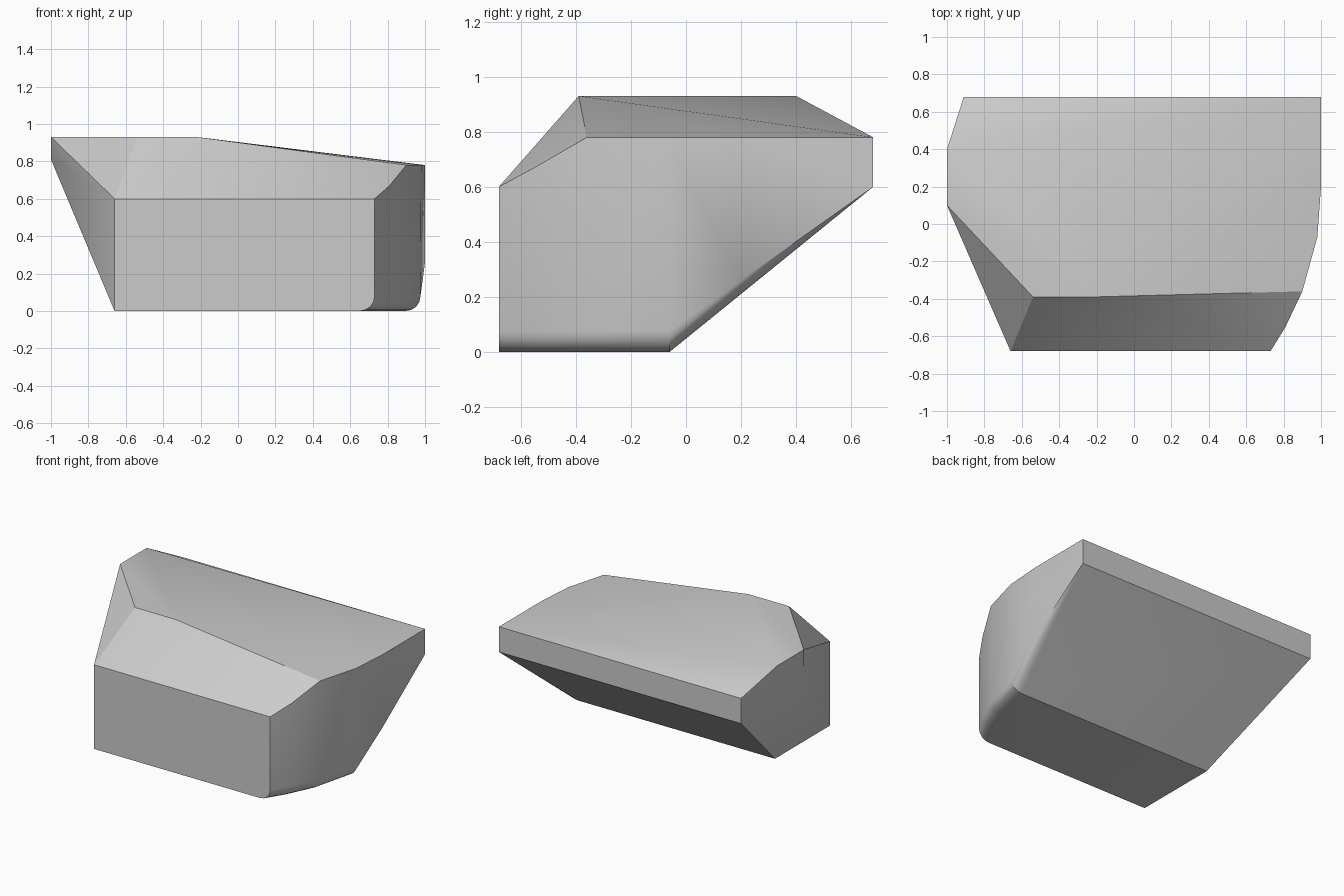
import bpy, bmesh, math

cube = bpy.data.objects.get("Cube")
if cube:
    bpy.data.objects.remove(cube, do_unlink=True)

# Stone colour
stone = bpy.data.materials.new("light_grey_stone")
stone.use_nodes = True
grey = (0.6, 0.6, 0.6, 1.0)
stone.diffuse_color = grey
stone.node_tree.nodes["Principled BSDF"].inputs["Base Color"].default_value = grey

FRONT, BACK, KEEL = -0.68, 0.68, -0.06   # depth of front, back and lower fold
RIM, CREST, WAIST = 0.78, 0.93, 0.6

# Front, sloped underside and back corners on the flat side
points = [(-0.66, FRONT, 0), (-0.66, FRONT, WAIST), (-0.66, KEEL, 0),
          (-0.91, BACK, WAIST), (-0.91, BACK, RIM)]

# Crest and the short upright facet at the far end
points += [(-0.54, -0.39, CREST), (-0.22, -0.39, CREST)]
points += [(-1, y, z) for y in (0.1, 0.4) for z in (0.81, CREST)]

# Rounded side: upper rim
points += [(0.73, FRONT, WAIST), (0.81, -0.55, 0.67), (0.9, -0.36, RIM),
           (0.98, -0.07, RIM), (1, 0.2, RIM), (1, BACK, RIM)]

# Rounded side: lower edge, filleted along the base and tapering up the slope
for x, y in ((0.73, FRONT), (0.81, -0.55), (0.9, -0.36), (0.975, KEEL)):
    for step in range(5):
        a = math.radians(22.5 * step)
        points.append((x - 0.08 * (1 - math.cos(a)), y, 0.075 * (1 - math.sin(a))))
points += [(1, 0.2, 0.26), (1, BACK, WAIST)]

# Close the stone as one convex solid and merge its flat facets
bm = bmesh.new()
for p in points:
    bm.verts.new(p)
hull = bmesh.ops.convex_hull(bm, input=bm.verts[:])
bmesh.ops.delete(bm, geom=[v for v in bm.verts if not v.link_faces], context='VERTS')
bmesh.ops.dissolve_limit(bm, angle_limit=math.radians(0.5),
                         verts=bm.verts[:], edges=bm.edges[:])
bmesh.ops.recalc_face_normals(bm, faces=bm.faces[:])

mesh = bpy.data.meshes.new("stone_block")
bm.to_mesh(mesh)
bm.free()
block = bpy.data.objects.new("stone_block", mesh)
bpy.context.collection.objects.link(block)
mesh.materials.append(stone)

# Soft shading across shallow folds, crisp at the main edges
bpy.ops.object.select_all(action='DESELECT')
block.select_set(True)
bpy.context.view_layer.objects.active = block
bpy.ops.object.shade_smooth_by_angle(angle=math.radians(30))
